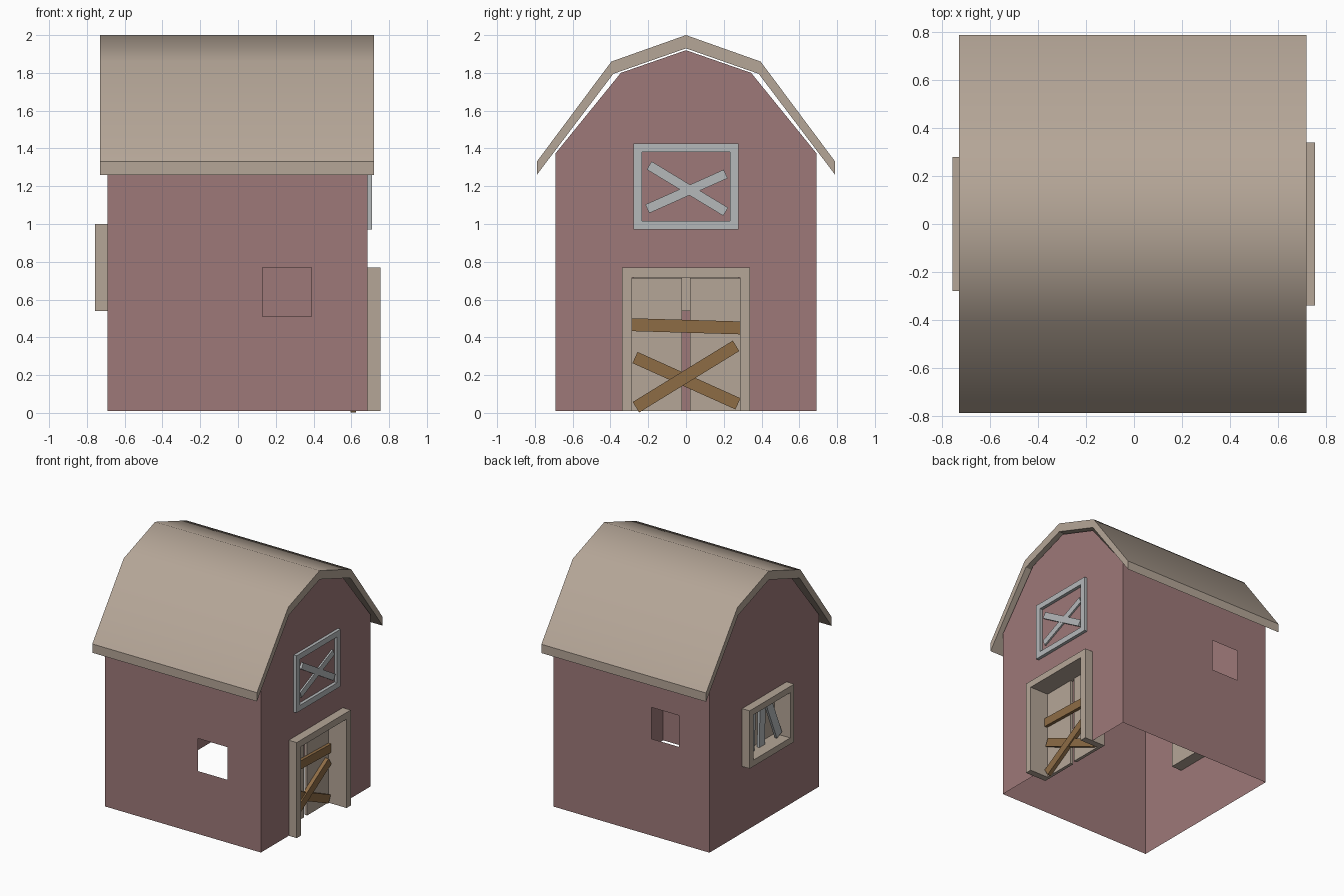
import bpy
from mathutils import Vector

if "Cube" in bpy.data.objects:
    bpy.data.objects.remove(bpy.data.objects["Cube"])

def material(name, rgb):
    m = bpy.data.materials.new(name)
    m.diffuse_color = (*rgb, 1)
    m.use_nodes = True
    m.node_tree.nodes["Principled BSDF"].inputs["Base Color"].default_value = m.diffuse_color
    return m

RED = material("faded_red", (0.34, 0.19, 0.19))
TAN = material("tan", (0.46, 0.38, 0.31))
GREY = material("pale_grey", (0.46, 0.48, 0.49))
BROWN = material("brown_wood", (0.27, 0.15, 0.06))

def make(name, verts, faces, mat):
    me = bpy.data.meshes.new(name)
    me.from_pydata(verts, [], faces)
    me.materials.append(mat)
    ob = bpy.data.objects.new(name, me)
    bpy.context.collection.objects.link(ob)
    return ob

BOX = [(0, 1, 3, 2), (4, 6, 7, 5), (0, 4, 5, 1), (2, 3, 7, 6), (0, 2, 6, 4), (1, 5, 7, 3)]

def boxes(name, ranges, mat):
    """One mesh from several boxes, each (x0, x1, y0, y1, z0, z1)."""
    verts, faces = [], []
    for x0, x1, y0, y1, z0, z1 in ranges:
        n = len(verts)
        verts += [(x, y, z) for x in (x0, x1) for y in (y0, y1) for z in (z0, z1)]
        faces += [tuple(n + i for i in f) for f in BOX]
    return make(name, verts, faces, mat)

def plank(name, x0, x1, p, q, width, mat):
    """Board lying in the yz plane between points p and q."""
    p, q = Vector(p), Vector(q)
    d = (q - p).normalized()
    side = Vector((-d.y, d.x)) * width / 2
    verts = [(x, *(c + s * side)) for x in (x0, x1) for c in (p, q) for s in (-1, 1)]
    return make(name, verts, BOX, mat)

def frame(name, x0, x1, half, z0, z1, t, mat, sill=True):
    """Rectangular surround on an end wall."""
    parts = [(x0, x1, -half, -half + t, z0, z1), (x0, x1, half - t, half, z0, z1),
             (x0, x1, -half + t, half - t, z1 - t, z1)]
    if sill:
        parts.append((x0, x1, -half + t, half - t, z0, z0 + t))
    return boxes(name, parts, mat)

def end_wall(name, x, hole_half, hz0, hz1):
    """Gable wall made of two mirrored halves around a central opening."""
    half = [(0.69, 0.01), (0.69, 1.375), (0.345, 1.8), (0, 1.92),
            (0, hz1), (hole_half, hz1), (hole_half, hz0)]
    if hz0 > 0.01:
        half += [(0, hz0), (0, 0.01)]
    n = len(half)
    verts = [(x, s * y, z) for s in (1, -1) for y, z in half]
    faces = [tuple(range(n)), tuple(reversed(range(n, 2 * n)))]
    if x < 0:
        faces = [tuple(reversed(f)) for f in faces]
    return make(name, verts, faces, RED)

def side_wall(name, y, hx0, hx1, hz0, hz1):
    """Long wall with a square opening."""
    outer = [(-0.69, 0.01), (0.685, 0.01), (0.685, 1.375), (-0.69, 1.375)]
    inner = [(hx0, hz0), (hx1, hz0), (hx1, hz1), (hx0, hz1)]
    faces = [(i, (i + 1) % 4, 4 + (i + 1) % 4, 4 + i) for i in range(4)]
    if y > 0:
        faces = [tuple(reversed(f)) for f in faces]
    return make(name, [(x, y, z) for x, z in outer + inner], faces, RED)

# Thin walls, open underneath
side_wall("front_wall", -0.69, 0.13, 0.39, 0.51, 0.77)
side_wall("back_wall", 0.69, -0.42, -0.18, 0.78, 1.03)
end_wall("right_gable_wall", 0.685, 0.31, 0.01, 0.74)
end_wall("left_gable_wall", -0.69, 0.25, 0.57, 0.97)

# Gambrel roof: upper profile, then lower profile
top = [(-0.79, 1.33), (-0.395, 1.86), (0, 2.0), (0.395, 1.86), (0.79, 1.33)]
under = [(-0.79, 1.26), (-0.385, 1.795), (0, 1.93), (0.385, 1.795), (0.79, 1.26)]
loop = top + under[::-1]
verts = [(x, y, z) for x in (-0.73, 0.72) for y, z in loop]
sides = [(i, (i + 1) % 10, 10 + (i + 1) % 10, 10 + i) for i in range(10)]
ends = [q for i in range(4) for q in
        ((i, 9 - i, 8 - i, i + 1), (10 + i, 11 + i, 18 - i, 19 - i))]
roof = make("roof", verts, [f[::-1] for f in sides] + [f[::-1] for f in ends], TAN)
for p in roof.data.polygons[:4]:
    p.use_smooth = True

# Doorway with recessed doors
frame("door_frame", 0.57, 0.755, 0.34, 0.01, 0.77, 0.053, TAN, sill=False)
for side, s in (("left", -1), ("right", 1)):
    y0, y1 = sorted((s * 0.02, s * 0.29))
    boxes(f"{side}_door", [(0.57, 0.595, y0, y1, 0.01, 0.715)], TAN)

# Boards nailed over the doors
plank("door_board_top", 0.595, 0.62, (-0.29, 0.467), (0.288, 0.45), 0.068, BROWN)
plank("door_board_rising", 0.595, 0.625, (-0.265, 0.03), (0.265, 0.355), 0.065, BROWN)
plank("door_board_falling", 0.595, 0.615, (-0.27, 0.293), (0.275, 0.048), 0.065, BROWN)

# Loft hatch on the right gable
frame("loft_frame", 0.68, 0.71, 0.278, 0.97, 1.425, 0.045, GREY)
plank("loft_board_falling", 0.683, 0.703, (-0.195, 1.31), (0.21, 1.065), 0.05, GREY)
plank("loft_board_rising", 0.683, 0.698, (-0.205, 1.08), (0.21, 1.265), 0.05, GREY)

# Boarded window on the left gable
frame("window_frame", -0.757, -0.6, 0.28, 0.54, 1.0, 0.05, TAN)
boxes("window_panel", [(-0.62, -0.6, -0.23, 0.23, 0.59, 0.95)], TAN)
plank("window_board_a", -0.67, -0.65, (0.13, 0.59), (0.11, 0.95), 0.07, GREY)
plank("window_board_b", -0.67, -0.65, (0.0, 0.59), (-0.01, 0.94), 0.07, GREY)
plank("window_board_c", -0.69, -0.67, (-0.19, 0.61), (-0.05, 0.94), 0.07, GREY)
